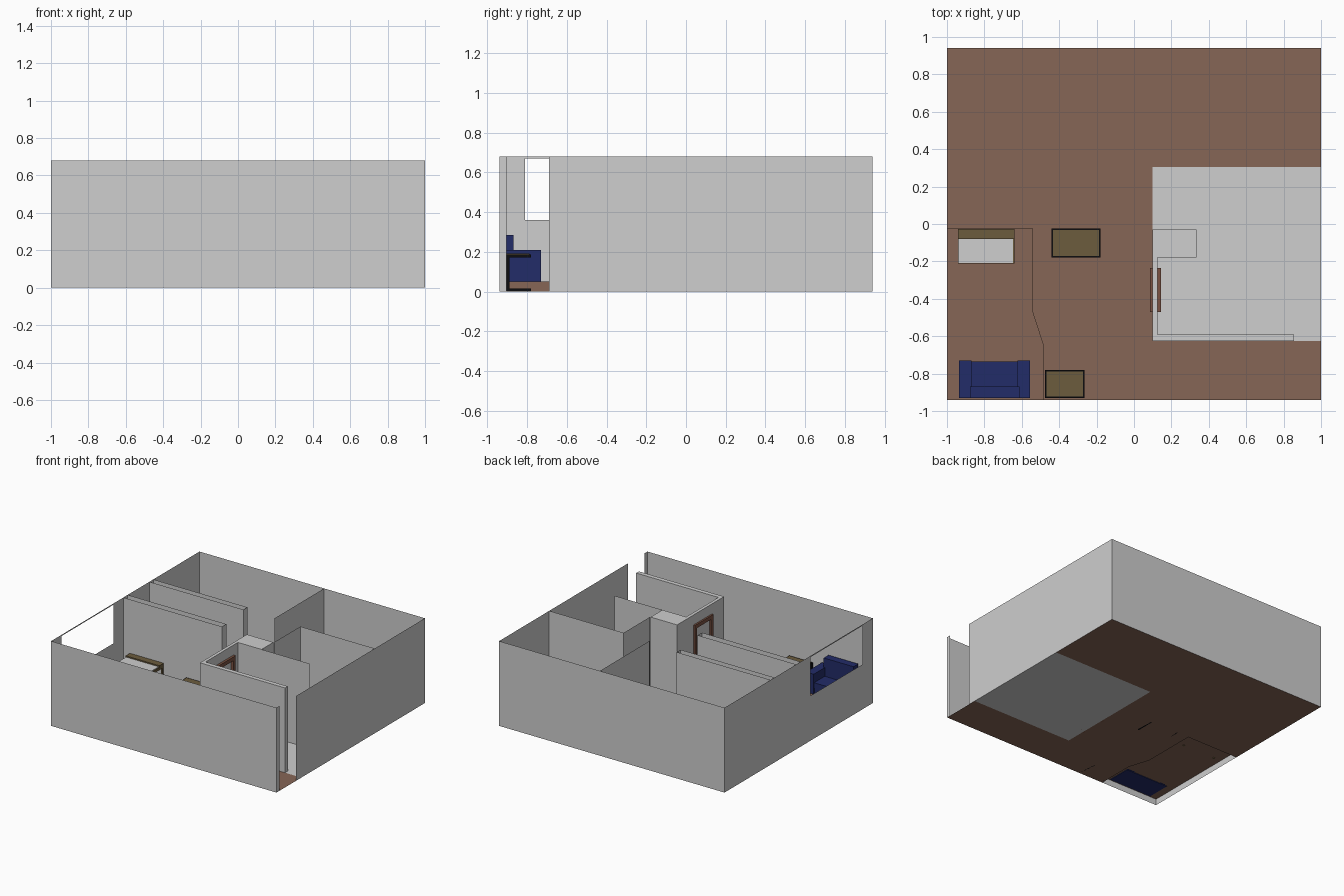
import bpy, bmesh

if "Cube" in bpy.data.objects:
    bpy.data.objects.remove(bpy.data.objects["Cube"])

def mat(name, rgb):
    m = bpy.data.materials.new(name)
    m.diffuse_color = (*rgb, 1)
    m.use_nodes = True
    m.node_tree.nodes["Principled BSDF"].inputs["Base Color"].default_value = m.diffuse_color
    return m

GREY = mat("wall grey", (0.62, 0.62, 0.62))
BROWN = mat("floor brown", (0.238, 0.133, 0.093))
BLUE = mat("sofa blue", (0.016, 0.025, 0.138))
OLIVE = mat("table olive", (0.15, 0.107, 0.048))
BLACK = mat("frame black", (0.004, 0.004, 0.005))
WOOD = mat("door wood", (0.2, 0.085, 0.055))
H = 0.68      # wall height
STEP = 0.05   # platform height

def finish(name, bm, m):
    me = bpy.data.meshes.new(name)
    bm.to_mesh(me)
    bm.free()
    me.materials.append(m)
    ob = bpy.data.objects.new(name, me)
    bpy.context.collection.objects.link(ob)
    return ob

def flat(name, pts, z, m):
    """Horizontal polygon facing up (points counter-clockwise)."""
    bm = bmesh.new()
    bm.faces.new([bm.verts.new((x, y, z)) for x, y in pts])
    return finish(name, bm, m)

def wall(name, path, m=GREY, z0=0.0, z1=H):
    """Thin upright sheet following a plan path."""
    bm = bmesh.new()
    lo = [bm.verts.new((x, y, z0)) for x, y in path]
    hi = [bm.verts.new((x, y, z1)) for x, y in path]
    for i in range(len(path) - 1):
        bm.faces.new((lo[i], lo[i + 1], hi[i + 1], hi[i]))
    return finish(name, bm, m)

def boxes(name, specs, m):
    """Several boxes (x0,x1,y0,y1,z0,z1) joined as one part."""
    bm = bmesh.new()
    for x0, x1, y0, y1, z0, z1 in specs:
        vs = bmesh.ops.create_cube(bm, size=1)["verts"]
        for v in vs:
            v.co = (x1 if v.co.x > 0 else x0,
                    y1 if v.co.y > 0 else y0,
                    z1 if v.co.z > 0 else z0)
    return finish(name, bm, m)

# Floors: main brown floor, grey room floor, raised platform with riser
edge = [(-1, -0.025), (-0.54, -0.025), (-0.54, -0.47), (-0.485, -0.64), (-0.485, -0.94)]
flat("main_floor", [(1, -0.94), (1, -0.625), (0.1, -0.625), (0.1, 0.305), (1, 0.305),
                    (1, 0.94), (-1, 0.94)] + edge, 0, BROWN)
flat("grey_room_floor", [(0.1, -0.625), (1, -0.625), (1, 0.305), (0.1, 0.305)], 0, GREY)
flat("platform", [(-1, -0.94)] + edge[::-1], STEP, BROWN)
wall("platform_riser", edge[::-1], BROWN, 0, STEP)

# Outer walls, with doorway in the right wall
wall("outer_wall", [(1, -0.69), (1, 0.94), (-1, 0.94), (-1, -0.15)])
wall("front_wall", [(-1, -0.81), (-1, -0.94), (1, -0.94), (1, -0.905)])
# Left wall above and below the window
wall("window_sill_wall", [(-1, -0.15), (-1, -0.81)], z1=0.36)
wall("window_lintel", [(-1, -0.15), (-1, -0.81)], z0=0.67)

# Inner partitions, open at the top
wall("living_partition", [(-1, -0.025), (-0.125, -0.025), (-0.125, 0.03), (-1, 0.03)])
wall("bedroom_partition", [(-1, 0.305), (-0.165, 0.305), (-0.165, 0.355), (-1, 0.355)])
wall("back_partition", [(0.106, 0.31), (0.106, 0.94)])
wall("side_partition", [(0.34, -0.03), (0.34, 0.305), (1, 0.305)])
wall("bath_partition", [(0.335, -0.18), (0.76, -0.18)])

# Capped core wall with its shaft
core = [(0.1, -0.03), (0.1, -0.625), (0.855, -0.625), (0.855, -0.59),
        (0.125, -0.59), (0.125, -0.18), (0.335, -0.18), (0.335, -0.03)]
wall("core_wall", core + core[:1])
flat("core_wall_cap", core, H, GREY)

# Door frame on both faces of the core wall
for side, x0, x1 in (("outer", 0.086, 0.1), ("inner", 0.125, 0.144)):
    boxes(side + "_door_frame", [
        (x0, x1, -0.47, -0.44, 0, 0.6), (x0, x1, -0.265, -0.235, 0, 0.6),
        (x0, x1, -0.44, -0.265, 0.57, 0.6)], WOOD)

# Sofa: base, arms, tilted-in back and seat cushion
boxes("sofa_base", [(-0.935, -0.555, -0.93, -0.74, 0.046, 0.1)], BLUE)
boxes("sofa_arms", [(-0.935, -0.868, -0.93, -0.73, 0.05, 0.21),
                    (-0.622, -0.555, -0.93, -0.73, 0.05, 0.21)], BLUE)
boxes("sofa_back", [(-0.877, -0.613, -0.93, -0.87, 0.09, 0.285)], BLUE)
boxes("sofa_seat", [(-0.868, -0.622, -0.87, -0.735, 0.1, 0.14)], BLUE)

# Two low tables: C-shaped black ends, black rim, olive top
def c_table(name, x0, x1, y_back, y_front):
    s = 1 if y_front > y_back else -1
    def ys(a, b):
        return (min(a, b), max(a, b))
    t = 0.008
    spec = []
    for a, b in ((x0, x0 + 0.016), (x1 - 0.016, x1)):
        spec += [(a, b, *ys(y_back, y_front), 0, 0.016),
                 (a, b, *ys(y_back, y_back + s * 0.04), 0.016, 0.172)]
    spec.append((x0, x1, *ys(y_back, y_front), 0.172, 0.188))
    boxes(name + "_frame", spec, BLACK)
    boxes(name + "_top", [(x0 + t, x1 - t, *ys(y_back + s * t, y_front - s * t),
                           0.18, 0.191)], OLIVE)

c_table("side_table", -0.475, -0.265, -0.93, -0.78)
c_table("wall_table", -0.44, -0.18, -0.025, -0.178)

# Desk on the platform: olive top and legs, light writing surface
legs = [(x, x + 0.014, y, y + 0.014, 0.045, 0.22)
        for x in (-0.94, -0.654) for y in (-0.21, -0.042)]
boxes("desk_frame", legs + [(-0.94, -0.64, -0.21, -0.027, 0.215, 0.235),
                            (-0.94, -0.64, -0.08, -0.027, 0.235, 0.25)], OLIVE)
boxes("desk_surface", [(-0.938, -0.648, -0.208, -0.08, 0.234, 0.24)], GREY)
